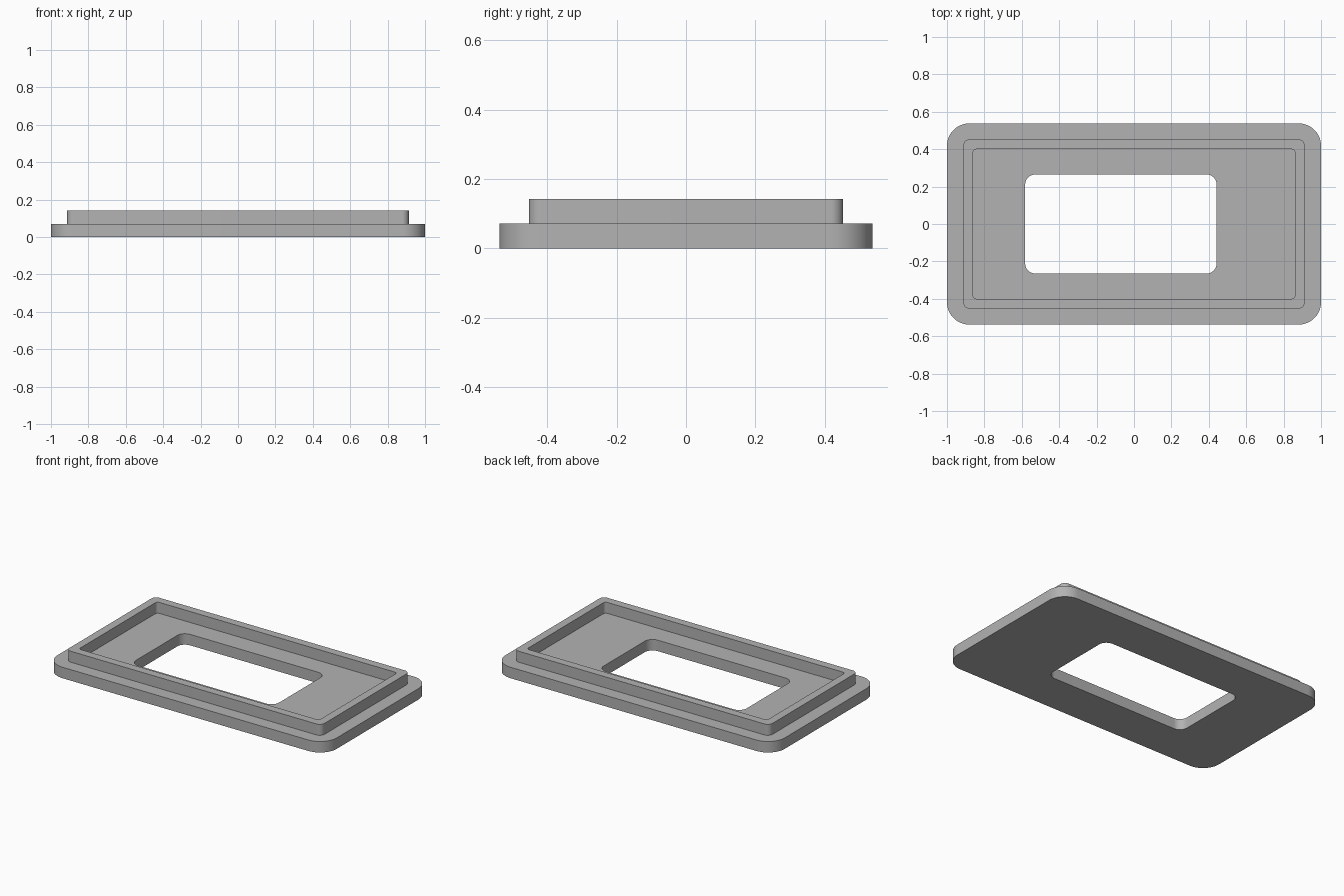
import bpy
import bmesh
from math import cos, sin, pi

if "Cube" in bpy.data.objects:
    bpy.data.objects.remove(bpy.data.objects["Cube"])

SEGMENTS = 12
PLATE_TOP, RIM_TOP = 0.071, 0.142

# Outlines: half width, half depth, corner radius, x offset
PLATE = (1.0, 0.538, 0.12, 0.0)
RIM_OUTER = (0.913, 0.453, 0.035, 0.0)
RIM_INNER = (0.86, 0.4, 0.018, 0.0)
WINDOW = (0.512, 0.265, 0.055, -0.07)


def rounded_loop(bm, outline, z):
    """Ring of vertices around a rounded rectangle."""
    w, d, r, offset = outline
    loop = []
    for corner, (sx, sy) in enumerate(((1, 1), (-1, 1), (-1, -1), (1, -1))):
        for i in range(SEGMENTS + 1):
            a = (corner + i / SEGMENTS) * pi / 2
            loop.append(bm.verts.new((offset + sx * (w - r) + r * cos(a),
                                      sy * (d - r) + r * sin(a), z)))
    return loop


# Grey plastic
grey = bpy.data.materials.new("grey")
grey.use_nodes = True
colour = (0.45, 0.45, 0.45, 1)
grey.diffuse_color = colour
grey.node_tree.nodes["Principled BSDF"].inputs["Base Color"].default_value = colour

# Closed stepped section: base plate, raised rim, recessed floor, window
section = [(WINDOW, 0), (PLATE, 0), (PLATE, PLATE_TOP), (RIM_OUTER, PLATE_TOP),
           (RIM_OUTER, RIM_TOP), (RIM_INNER, RIM_TOP),
           (RIM_INNER, PLATE_TOP), (WINDOW, PLATE_TOP)]
bm = bmesh.new()
loops = [rounded_loop(bm, outline, z) for outline, z in section]
for k, lower in enumerate(loops):
    upper = loops[(k + 1) % len(loops)]
    for i in range(len(lower)):
        j = (i + 1) % len(lower)
        bm.faces.new((lower[i], lower[j], upper[j], upper[i]))
bmesh.ops.recalc_face_normals(bm, faces=bm.faces)

mesh = bpy.data.meshes.new("bezel_frame")
bm.to_mesh(mesh)
bm.free()
mesh.materials.append(grey)
frame = bpy.data.objects.new("bezel_frame", mesh)
bpy.context.collection.objects.link(frame)

# Smooth corners, crisp edges
bpy.ops.object.select_all(action="DESELECT")
frame.select_set(True)
bpy.context.view_layer.objects.active = frame
bpy.ops.object.shade_smooth_by_angle(angle=pi / 6)
